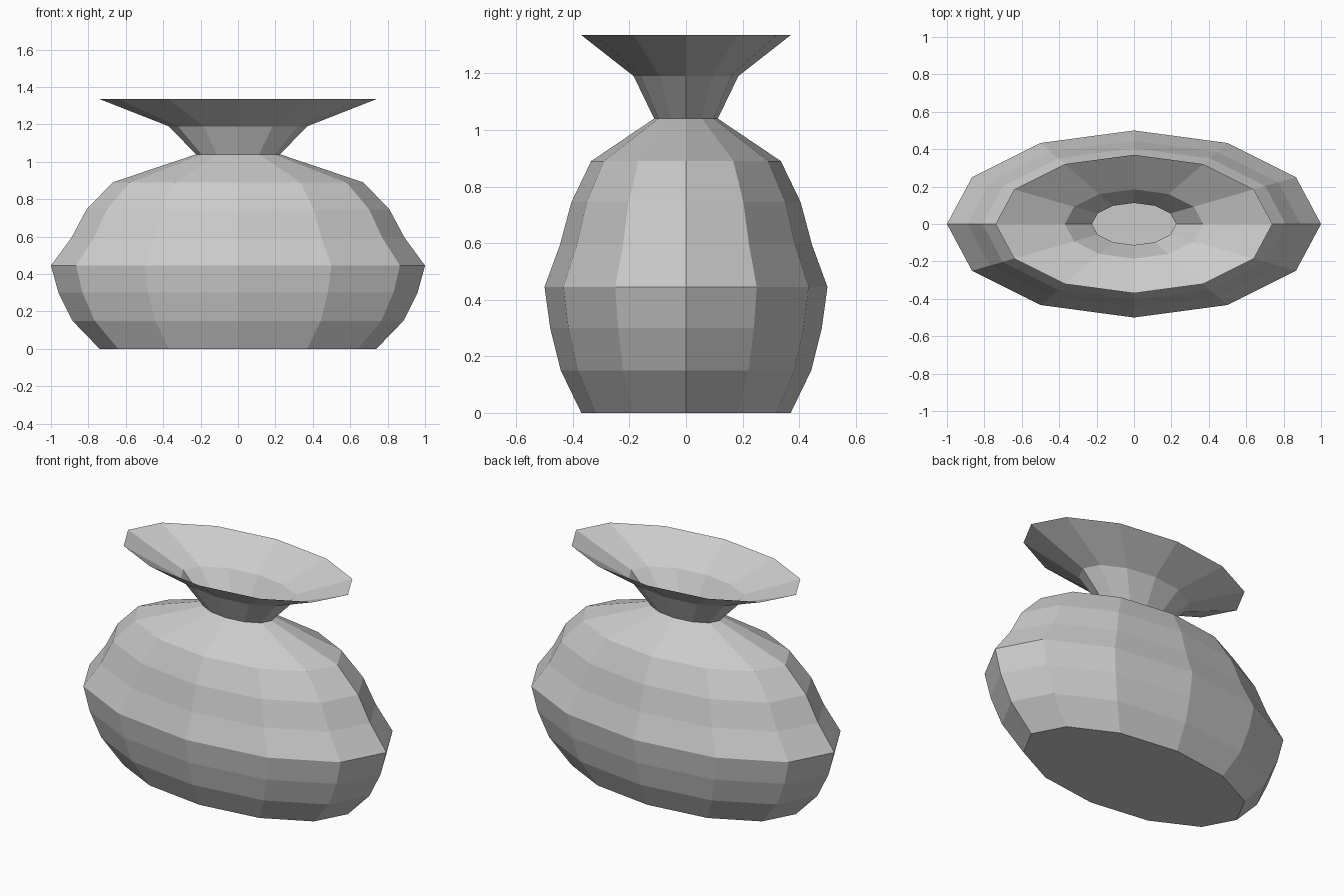
import bpy
import bmesh
from math import cos, sin, tau

cube = bpy.data.objects.get("Cube")
if cube:
    bpy.data.objects.remove(cube, do_unlink=True)

SIDES = 12
DEPTH = 0.5  # the oval is half as deep as it is wide


def make_material(name, color):
    mat = bpy.data.materials.new(name)
    mat.use_nodes = True
    mat.diffuse_color = color
    mat.node_tree.nodes["Principled BSDF"].inputs["Base Color"].default_value = color
    return mat


def oval_lathe(name, profile, mat):
    """Thin oval shell through (radius, height) rings, closed at the bottom."""
    bm = bmesh.new()
    rings = []
    for r, z in profile:
        rings.append([bm.verts.new((r * cos(tau * i / SIDES),
                                    r * DEPTH * sin(tau * i / SIDES), z))
                      for i in range(SIDES)])
    for low, high in zip(rings, rings[1:]):
        for i in range(SIDES):
            j = (i + 1) % SIDES
            bm.faces.new((low[i], low[j], high[j], high[i]))
    bm.faces.new(rings[0][::-1])
    mesh = bpy.data.meshes.new(name)
    bm.to_mesh(mesh)
    bm.free()
    mesh.materials.append(mat)
    obj = bpy.data.objects.new(name, mesh)
    bpy.context.collection.objects.link(obj)
    return obj


clay = make_material("light grey clay", (0.6, 0.6, 0.6, 1))

# Rounded body, pinched neck and flared open rim in one shell
oval_lathe("vase", [
    (0.74, 0), (0.885, 0.15), (0.96, 0.30), (1.0, 0.445),
    (0.89, 0.595), (0.81, 0.745), (0.67, 0.89),
    (0.225, 1.04), (0.37, 1.19), (0.74, 1.335),
], clay)
